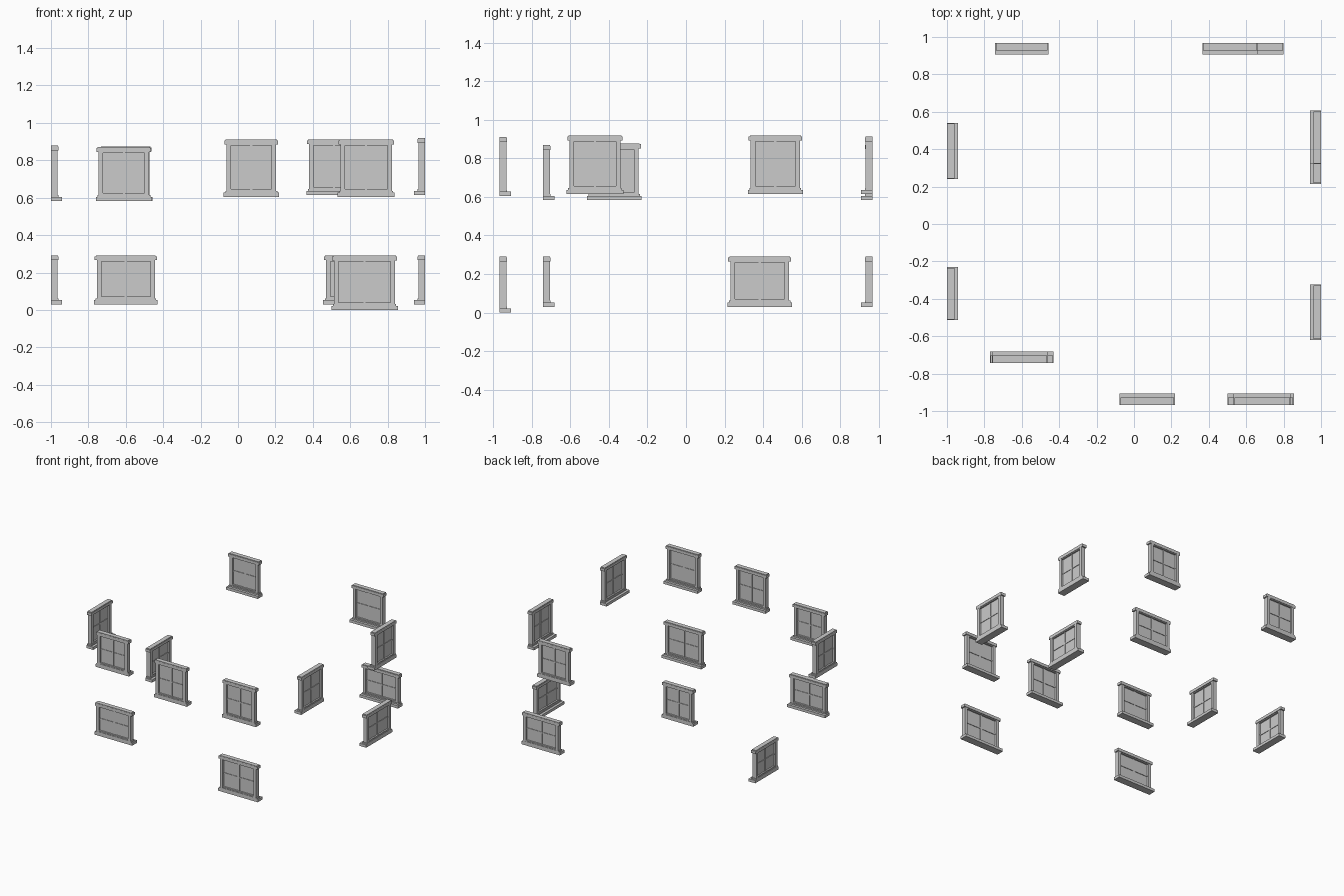
import bpy, bmesh, math
from mathutils import Matrix, Vector

if "Cube" in bpy.data.objects:
    bpy.data.objects.remove(bpy.data.objects["Cube"])

grey = bpy.data.materials.new("plain_grey")
grey.diffuse_color = (0.6, 0.6, 0.6, 1)
grey.use_nodes = True
grey.node_tree.nodes["Principled BSDF"].inputs["Base Color"].default_value = grey.diffuse_color


def box(bm, x0, x1, y0, y1, z0, z1):
    size = Vector((x1 - x0, y1 - y0, z1 - z0))
    mid = Vector((x0 + x1, y0 + y1, z0 + z1)) / 2
    bmesh.ops.create_cube(bm, size=1, matrix=Matrix.Translation(mid) @ Matrix.Diagonal(size).to_4x4())


def finish(bm, name, matrix):
    me = bpy.data.meshes.new(name)
    bm.to_mesh(me)
    bm.free()
    me.materials.append(grey)
    ob = bpy.data.objects.new(name, me)
    ob.matrix_world = matrix
    bpy.context.collection.objects.link(ob)


# Local frame: x along the width, y from the outer face inward, z up
def window(name, x, y, turn, w, z0, z1):
    m = Matrix.Translation((x, y, 0)) @ Matrix.Rotation(math.radians(turn), 4, 'Z')
    h = w / 2
    fo = h - 0.015            # outer edge of the stiles
    fi = fo - 0.024           # inner edge of the stiles
    sill_top = z0 + 0.032
    head_bottom = z1 - 0.026

    # Sill: wide ledge with a narrower step
    bm = bmesh.new()
    box(bm, -h, h, 0, 0.06, z0, z0 + 0.022)
    box(bm, -h + 0.009, h - 0.009, 0, 0.04, z0 + 0.022, sill_top)
    finish(bm, name + "_sill", m)

    # Frame: two stiles, bottom rail and top rail
    bm = bmesh.new()
    for s in (-1, 1):
        a, b = sorted((s * fi, s * fo))
        box(bm, a, b, 0.001, 0.036, sill_top, head_bottom)
    box(bm, -fi, fi, 0.004, 0.033, sill_top, sill_top + 0.009)
    box(bm, -fi, fi, 0.004, 0.033, head_bottom - 0.006, head_bottom)
    finish(bm, name + "_frame", m)

    # Head: moulding with a thinner cap
    bm = bmesh.new()
    box(bm, -h + 0.004, h - 0.004, 0, 0.040, head_bottom, z1 - 0.005)
    box(bm, -h + 0.010, h - 0.010, 0.001, 0.037, z1 - 0.005, z1)
    finish(bm, name + "_head", m)

    # Glass pane and cross bars
    bm = bmesh.new()
    box(bm, -fi, fi, 0.016, 0.020, sill_top, head_bottom)
    finish(bm, name + "_glass", m)
    bm = bmesh.new()
    zm = (sill_top + head_bottom) / 2
    box(bm, -0.006, 0.006, 0.011, 0.025, sill_top, head_bottom)
    box(bm, -fi, fi, 0.012, 0.024, zm - 0.005, zm + 0.005)
    finish(bm, name + "_bars", m)


F, B = -0.967, 0.967
# Front wall
window("front_right_lower", 0.677, F, 0, 0.355, 0.0, 0.29)
window("front_right_upper", 0.685, F, 0, 0.305, 0.605, 0.91)
window("front_middle_upper", 0.071, F, 0, 0.296, 0.605, 0.91)
# Recessed front wall
window("front_left_lower", -0.60, -0.742, 0, 0.34, 0.03, 0.292)
window("front_left_upper", -0.61, -0.742, 0, 0.30, 0.583, 0.87)
# Back wall
window("back_left_upper", -0.60, B, 180, 0.285, 0.583, 0.873)
window("back_right_upper", 0.513, B, 180, 0.295, 0.615, 0.912)
window("back_right_lower", 0.628, B, 180, 0.345, 0.03, 0.292)
# Right wall
window("right_back_upper", 1, 0.463, 90, 0.285, 0.615, 0.918)
window("right_back_lower", 1, 0.382, 90, 0.335, 0.03, 0.292)
window("right_front_upper", 1, -0.472, 90, 0.295, 0.615, 0.918)
# Left wall
window("left_front_upper", -1, -0.372, -90, 0.283, 0.583, 0.878)
window("left_back_lower", -1, 0.39, -90, 0.30, 0.03, 0.292)
